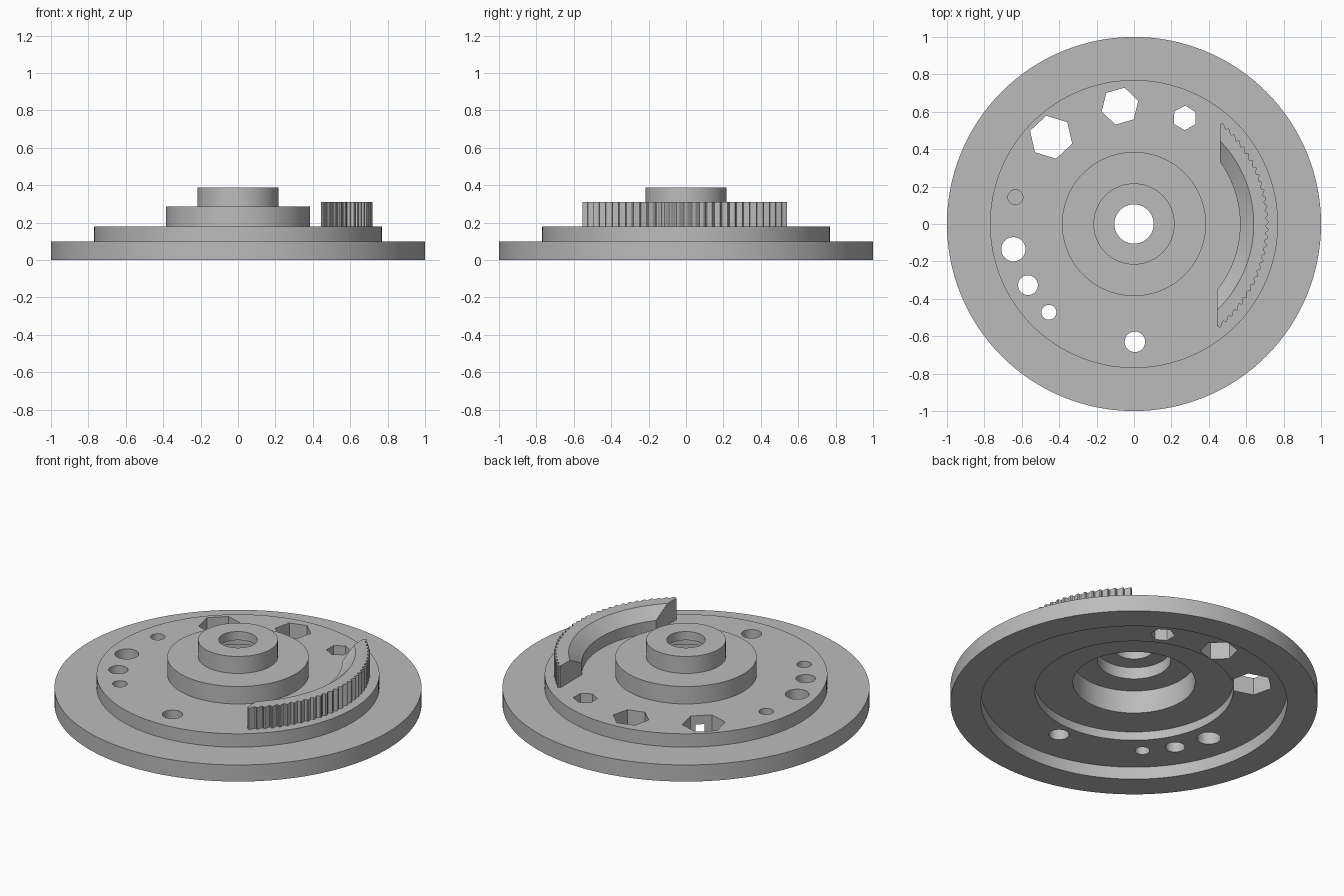
import bpy, bmesh
from math import cos, sin, acos, radians, tau

if "Cube" in bpy.data.objects:
    bpy.data.objects.remove(bpy.data.objects["Cube"])

grey = bpy.data.materials.new("plain_grey")
grey.use_nodes = True
colour = (0.5, 0.5, 0.5, 1)
grey.diffuse_color = colour
grey.node_tree.nodes["Principled BSDF"].inputs["Base Color"].default_value = colour


def finish(name, bm):
    bmesh.ops.recalc_face_normals(bm, faces=bm.faces)
    mesh = bpy.data.meshes.new(name)
    bm.to_mesh(mesh)
    bm.free()
    mesh.materials.append(grey)
    obj = bpy.data.objects.new(name, mesh)
    bpy.context.collection.objects.link(obj)
    return obj


def loft(name, rings, closed):
    """Skin a row of matching closed sections, capping the ends if open."""
    bm = bmesh.new()
    rows = [[bm.verts.new(p) for p in ring] for ring in rings]
    pairs = list(zip(rows, rows[1:]))
    if closed:
        pairs.append((rows[-1], rows[0]))
    else:
        bm.faces.new(rows[0])
        bm.faces.new(rows[-1])
    for a, b in pairs:
        for i in range(len(a)):
            j = (i + 1) % len(a)
            bm.faces.new((a[i], a[j], b[j], b[i]))
    return finish(name, bm)


def smooth(obj):
    bpy.ops.object.select_all(action="DESELECT")
    obj.select_set(True)
    bpy.context.view_layer.objects.active = obj
    bpy.ops.object.shade_smooth_by_angle(angle=radians(25))


def cut_hole(target, x, y, radius, sides, turn=0, bottom=-0.1):
    """Cut an upright hole from the top down to the given height."""
    rim = [radians(turn) + tau * i / sides for i in range(sides)]
    rings = [[(x + radius * cos(a), y + radius * sin(a), z) for a in rim]
             for z in (bottom, 0.3)]
    cutter = loft("hole_cutter", rings, False)
    cutter.hide_render = True
    mod = target.modifiers.new("hole", "BOOLEAN")
    mod.operation = "DIFFERENCE"
    mod.solver = "EXACT"
    mod.object = cutter
    bpy.context.view_layer.objects.active = target
    bpy.ops.object.modifier_apply(modifier=mod.name)
    bpy.data.objects.remove(cutter)


# Stepped disc, hollow underneath: (radius, height) outside then inside
profile = [(1, 0), (1, 0.1), (0.77, 0.1), (0.77, 0.18), (0.385, 0.18),
           (0.385, 0.285), (0.217, 0.285), (0.217, 0.387), (0.105, 0.387),
           (0.105, 0.335), (0.2, 0.335), (0.2, 0.265), (0.333, 0.265),
           (0.333, 0.127), (0.54, 0.127), (0.54, 0.075), (0.834, 0.075),
           (0.834, 0)]
SEGMENTS = 128
turns = [tau * i / SEGMENTS for i in range(SEGMENTS)]
disc = loft("stepped_disc",
            [[(r * cos(a), r * sin(a), z) for r, z in profile] for a in turns], True)

# Round holes
for x, y, r in [(-0.645, -0.135, 0.065), (-0.567, -0.327, 0.053),
                (-0.455, -0.472, 0.04), (0.005, -0.63, 0.055)]:
    cut_hole(disc, x, y, r, 32)
cut_hole(disc, -0.634, 0.143, 0.04, 32, bottom=0.1)

# Hexagonal holes
for x, y, r, turn in [(-0.443, 0.464, 0.118, 43), (-0.075, 0.63, 0.102, 16),
                      (0.272, 0.567, 0.066, 29)]:
    cut_hole(disc, x, y, r, 6, turn)
smooth(disc)

# Toothed arc with a bevelled inner side and straight-cut ends
TEETH = 30
tooth_shape = [0.704, 0.708, 0.717, 0.72, 0.717, 0.708]
steps = TEETH * len(tooth_shape)
sections = []
for i in range(steps + 1):
    t = i / steps
    outer = tooth_shape[i % len(tooth_shape)]
    ring = []
    for r, z in [(outer, 0.17), (outer, 0.31), (0.64, 0.31), (0.567, 0.25), (0.567, 0.17)]:
        a = (1 - t) * -acos(0.445 / r) + t * acos(0.46 / r)
        ring.append((r * cos(a), r * sin(a), z))
    sections.append(ring)
smooth(loft("toothed_arc", sections, False))
